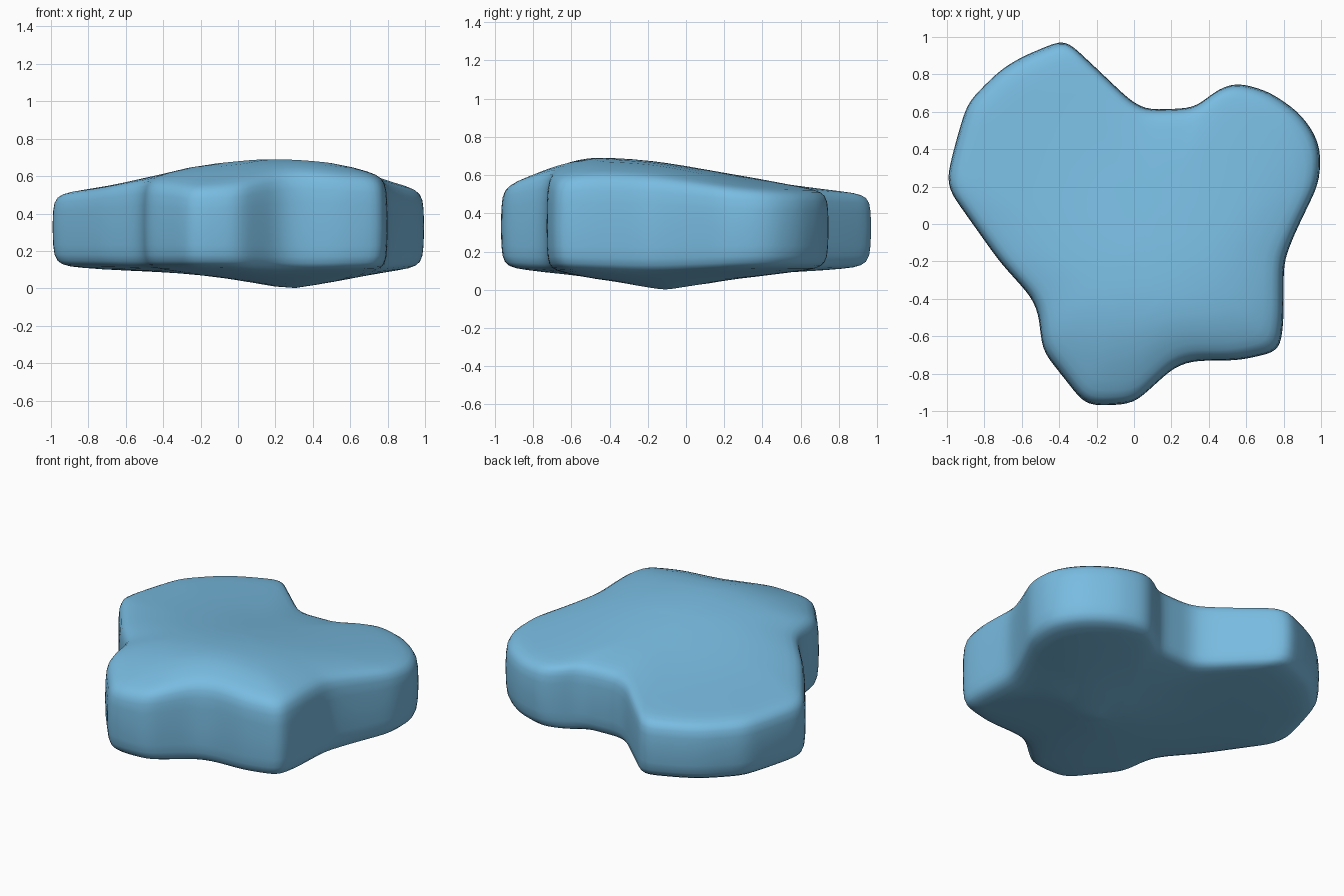
import bpy, bmesh, math
from mathutils import Vector

default = bpy.data.objects.get("Cube")
if default:
    bpy.data.objects.remove(default, do_unlink=True)

# Plan outline of the lobed pebble, counter-clockwise seen from above
OUTLINE = [(-.37, .99), (-.61, .89), (-.72, .82), (-.89, .65), (-.95, .45), (-1, .25),
           (-.99, .18), (-.72, -.2), (-.54, -.4), (-.51, -.48), (-.49, -.68), (-.4, -.79),
           (-.26, -.97), (-.13, -.97), (0, -.96), (.22, -.76), (.32, -.73), (.56, -.73),
           (.78, -.68), (.8, -.52), (.8, -.2), (.86, -.05), (.99, .22), (1, .38),
           (.97, .48), (.88, .6), (.72, .71), (.54, .76), (.43, .71), (.33, .62),
           (.06, .61), (-.02, .66), (-.23, .86)]
CENTRE = Vector((.08, -.1))
MIDDLE = .33
# Edge rounding: (distance from centre, share of full height)
ROUNDING = [(.997, .42), (.99, .65), (.975, .79), (.95, .87), (.91, .92), (.85, .95),
            (.75, .98), (.6, 1), (.45, 1), (.3, 1), (.15, 1)]


def resample(points, count):
    """Spread count points evenly along a closed line."""
    pts = [Vector(p) for p in points]
    pts.append(pts[0])
    spans = [(b - a).length for a, b in zip(pts, pts[1:])]
    step = sum(spans) / count
    result, i, start = [], 0, 0.0
    for k in range(count):
        while k * step > start + spans[i]:
            start += spans[i]
            i += 1
        result.append(pts[i].lerp(pts[i + 1], (k * step - start) / spans[i]))
    return result


def relax(pts):
    """Soften the corners of a closed line."""
    n = len(pts)
    return [(pts[i - 1] + 2 * pts[i] + pts[(i + 1) % n]) / 4 for i in range(n)]


def top_height(p):
    dx = (p.x - .2) / .61
    dy = (p.y + .45) / (.61 if p.y > -.45 else .35)
    return .51 + .18 * math.exp(-(dx * dx + dy * dy) / 2)


def bottom_height(p):
    d = math.hypot(p.x - .28, p.y + .1)
    return .1 - .1 * math.exp(-(d / .42) ** 1.4)


outline = resample(OUTLINE, 180)
for _ in range(4):
    outline = relax(outline)

bm = bmesh.new()


def add_ring(scale, share, height):
    ring = []
    for p in outline:
        q = CENTRE + (p - CENTRE) * scale
        z = MIDDLE + (height(q) - MIDDLE) * share
        ring.append(bm.verts.new((q.x, q.y, z)))
    return ring


# Top and bottom shells grow inward from one shared waist ring
waist = add_ring(1, 0, top_height)
for height in (top_height, bottom_height):
    previous = waist
    for scale, share in ROUNDING:
        ring = add_ring(scale, share, height)
        for i in range(len(ring)):
            bm.faces.new((previous[i - 1], previous[i], ring[i], ring[i - 1]))
        previous = ring
    tip = bm.verts.new((CENTRE.x, CENTRE.y, height(CENTRE)))
    for i in range(len(previous)):
        bm.faces.new((previous[i - 1], previous[i], tip))
bmesh.ops.recalc_face_normals(bm, faces=bm.faces)

mesh = bpy.data.meshes.new("lobed_pebble")
bm.to_mesh(mesh)
bm.free()
mesh.shade_smooth()
pebble = bpy.data.objects.new("lobed_pebble", mesh)
bpy.context.collection.objects.link(pebble)

# Single sky blue colour
blue = bpy.data.materials.new("sky_blue")
blue.use_nodes = True
colour = (.19, .50, .75, 1)
blue.diffuse_color = colour
blue.node_tree.nodes["Principled BSDF"].inputs["Base Color"].default_value = colour
mesh.materials.append(blue)
